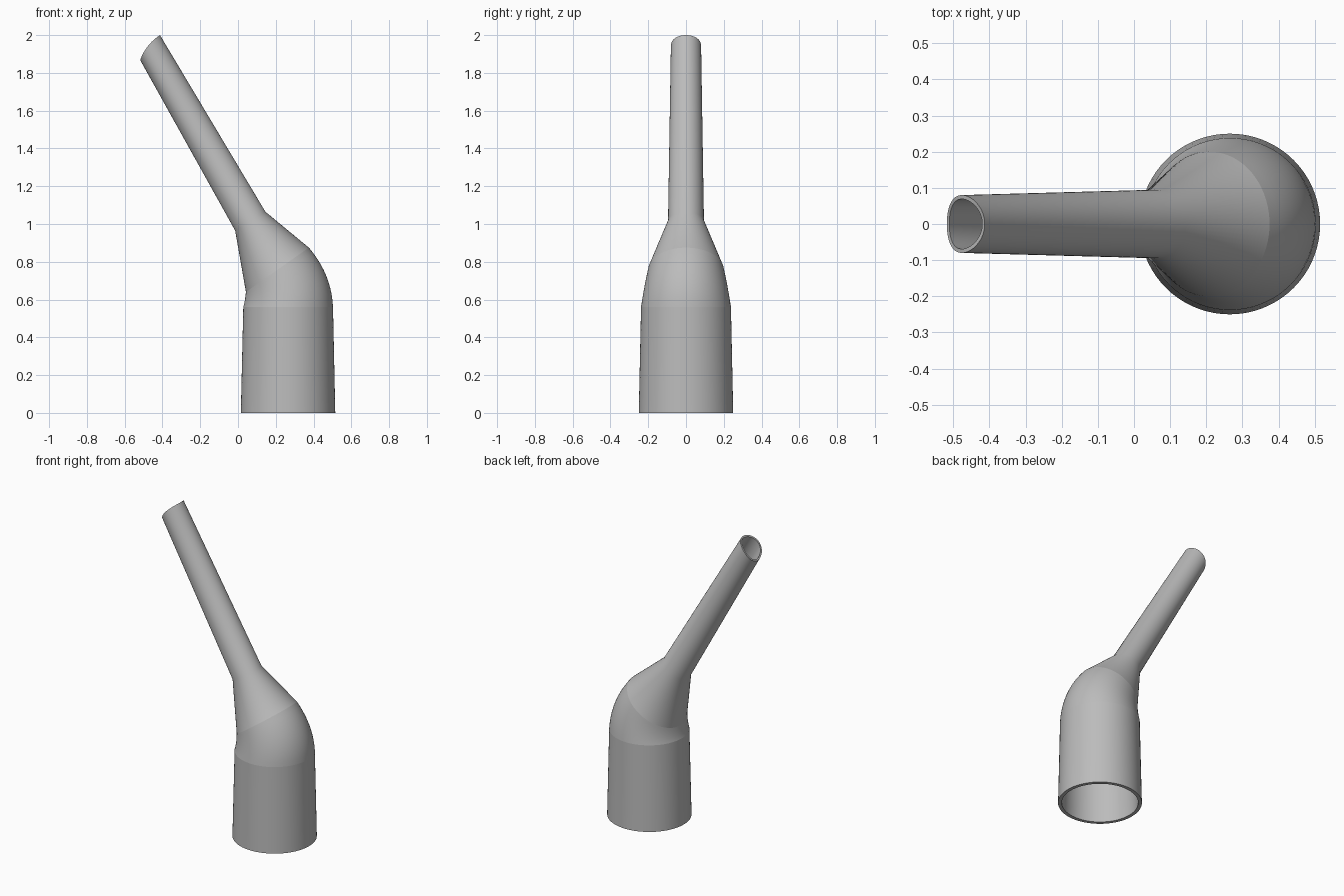
import bpy, bmesh, math
from mathutils import Vector

cube = bpy.data.objects.get("Cube")
if cube:
    bpy.data.objects.remove(cube, do_unlink=True)

SEGMENTS = 72
ELBOW_STEPS = 10

grey = bpy.data.materials.new("matte_grey")
grey.use_nodes = True
colour = (0.5, 0.5, 0.5, 1)
grey.diffuse_color = colour
grey.node_tree.nodes["Principled BSDF"].inputs["Base Color"].default_value = colour


def section(left, right, depth, wall, lift=0):
    """Tilted elliptical cross-section given by its two ends in the xz plane."""
    return Vector((left[0], 0, left[1])), Vector((right[0], 0, right[1])), depth, wall, lift


def bezier(a, b, c, t):
    return tuple((1 - t) ** 2 * p + 2 * t * (1 - t) * q + t * t * r for p, q, r in zip(a, b, c))


def add_ring(bm, sec, inner):
    left, right, depth, wall, lift = sec
    inset = wall if inner else 0
    centre, half = (left + right) / 2, (right - left) / 2
    axis = half.normalized()
    up = Vector((-axis.z, 0, axis.x))
    ring = []
    for i in range(SEGMENTS):
        a = math.tau * i / SEGMENTS
        p = centre + axis * (half.length - inset) * math.cos(a)
        p += Vector((0, (depth - inset) * math.sin(a), 0)) + up * lift * math.sin(a) ** 2
        ring.append(bm.verts.new(p))
    return ring


# Socket, bent elbow, reducing cone and long tapered spout
sections = [section((0.015, 0), (0.515, 0), 0.25, 0.022)]
for k in range(ELBOW_STEPS + 1):
    t = k / ELBOW_STEPS
    sections.append(section(
        bezier((0.028, 0.56), (0.037, 0.59), (0.042, 0.64), t),
        bezier((0.503, 0.56), (0.495, 0.735), (0.375, 0.875), t),
        0.238 - 0.03 * t - 0.008 * t * t, 0.022))
seam = len(sections) - 1
sections += [
    section((-0.015, 0.965), (0.145, 1.065), 0.095, 0.016),
    section((-0.518, 1.868), (-0.413, 2.0), 0.08, 0.011, 0.014),
]

bm = bmesh.new()
outer = [add_ring(bm, s, False) for s in sections]
inner = [add_ring(bm, s, True) for s in sections]
loop = outer + inner[::-1]
for a, b in zip(loop, loop[1:] + loop[:1]):
    for i in range(SEGMENTS):
        j = (i + 1) % SEGMENTS
        bm.faces.new((a[i], a[j], b[j], b[i]))

# Crisp joints at the open ends, the socket top and the elbow seam
for rings in (outer, inner):
    for n in (0, 1, seam, len(sections) - 1):
        for i in range(SEGMENTS):
            bm.edges.get((rings[n][i], rings[n][(i + 1) % SEGMENTS])).smooth = False
bmesh.ops.recalc_face_normals(bm, faces=bm.faces)

mesh = bpy.data.meshes.new("angled_nozzle")
bm.to_mesh(mesh)
bm.free()
mesh.materials.append(grey)
nozzle = bpy.data.objects.new("angled_nozzle", mesh)
bpy.context.collection.objects.link(nozzle)
bpy.context.view_layer.objects.active = nozzle
nozzle.select_set(True)
bpy.ops.object.shade_smooth_by_angle(angle=math.radians(30), keep_sharp_edges=True)
